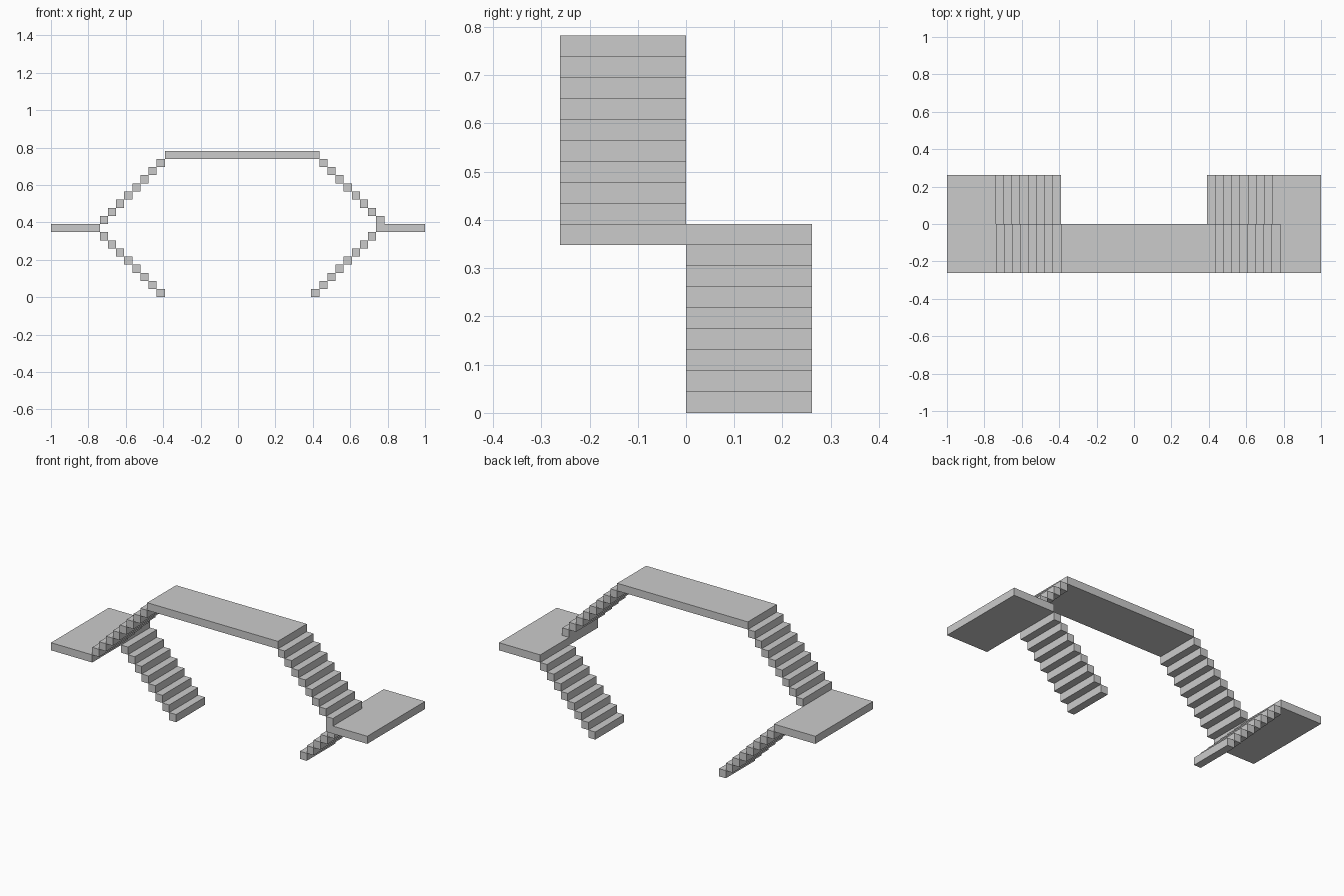
import bpy, bmesh
from mathutils import Matrix, Vector

if "Cube" in bpy.data.objects:
    bpy.data.objects.remove(bpy.data.objects["Cube"])

U = 2 / 46   # one step: tread depth = riser height = slab thickness
N = 8        # steps per flight
W = 6        # flight width in steps


def build(name, boxes):
    """One object from boxes given as (x0, x1, y0, y1, z0, z1) in step units."""
    bm = bmesh.new()
    for x0, x1, y0, y1, z0, z1 in boxes:
        size = Vector((x1 - x0, y1 - y0, z1 - z0)) * U
        mid = Vector((x0 + x1, y0 + y1, z0 + z1)) * U / 2
        bmesh.ops.create_cube(bm, size=1, matrix=Matrix.Translation(mid) @ Matrix.Diagonal(size.to_4d()))
    mesh = bpy.data.meshes.new(name)
    bm.to_mesh(mesh)
    bm.free()
    obj = bpy.data.objects.new(name, mesh)
    bpy.context.collection.objects.link(obj)


def flight(name, x, dx, y, z):
    """Steps rising from x in direction dx."""
    build(name, [(x + dx * i, x + dx * i + 1, y, y + W, z + i, z + i + 1) for i in range(N)])


# Lower flights rise outwards along the back half
flight("lower_flight_left", -10, -1, 0, 0)
flight("lower_flight_right", 9, 1, 0, 0)

# Half-way landings
build("landing_left", [(-23, -17, -W, W, N, N + 1)])
build("landing_right", [(17, 23, -W, W, N, N + 1)])

# Upper flights return inwards along the front half
flight("upper_flight_left", -17, 1, -W, N + 1)
flight("upper_flight_right", 17, -1, -W, N + 1)

# Top bridge joining both upper flights
build("top_bridge", [(-9, 10, -W, 0, 2 * N + 1, 2 * N + 2)])
